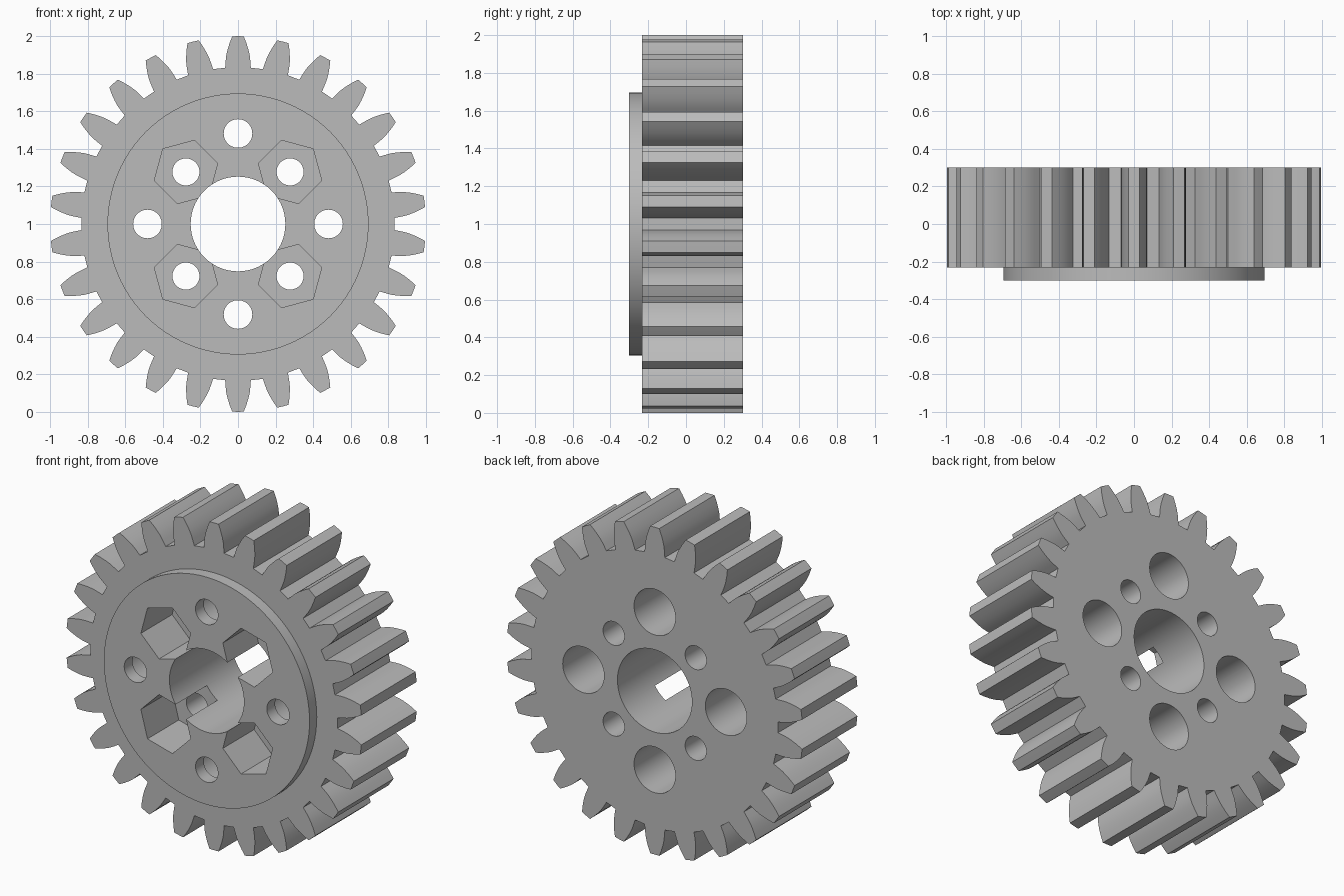
import bpy
import bmesh
from math import cos, sin, pi, radians

cube = bpy.data.objects.get("Cube")
if cube:
    bpy.data.objects.remove(cube, do_unlink=True)

TEETH = 26
FRONT, RIM_FRONT, BACK = -0.302, -0.232, 0.302

grey = bpy.data.materials.new("plain grey")
grey.use_nodes = True
grey.diffuse_color = (0.5, 0.5, 0.5, 1)
grey.node_tree.nodes["Principled BSDF"].inputs["Base Color"].default_value = (0.5, 0.5, 0.5, 1)


def ring(radius, sides=64, cx=0, cz=0, turn=0):
    """Regular outline in the x-z plane around (cx, cz)."""
    return [(cx + radius * cos(turn + 2 * pi * i / sides),
             cz + radius * sin(turn + 2 * pi * i / sides)) for i in range(sides)]


def prism(name, outline, y0, y1):
    """Extrude an x-z outline along y, about the gear axis at z = 1."""
    bm = bmesh.new()
    face = bm.faces.new([bm.verts.new((x, y0, z + 1)) for x, z in outline])
    extruded = bmesh.ops.extrude_face_region(bm, geom=[face])["geom"]
    for v in extruded:
        if isinstance(v, bmesh.types.BMVert):
            v.co.y = y1
    bmesh.ops.recalc_face_normals(bm, faces=bm.faces)
    mesh = bpy.data.meshes.new(name)
    bm.to_mesh(mesh)
    bm.free()
    mesh.materials.append(grey)
    obj = bpy.data.objects.new(name, mesh)
    bpy.context.collection.objects.link(obj)
    return obj


def combine(target, tool, operation):
    """Apply a boolean and remove its tool."""
    mod = target.modifiers.new(operation, "BOOLEAN")
    mod.operation = operation
    mod.solver = "EXACT"
    mod.object = tool
    bpy.context.view_layer.objects.active = target
    bpy.ops.object.modifier_apply(modifier=mod.name)
    bpy.data.objects.remove(tool, do_unlink=True)


def cut(outline, y0, y1):
    tool = prism("cutter", outline, y0, y1)
    tool.hide_render = True
    combine(gear, tool, "DIFFERENCE")


# Toothed rim: flank as (radius, half angle in degrees), mirrored per tooth
flank = [(0.835, 4.7), (0.873, 4.3), (0.9, 3.98), (0.929, 3.45), (0.965, 2.65), (1.0, 1.75)]
tooth = [(r, -a) for r, a in flank] + [(1.0, 0)] + [(r, a) for r, a in reversed(flank)]
outline = []
for i in range(TEETH):
    for r, a in tooth:
        angle = radians(a) + 2 * pi * i / TEETH
        outline.append((r * sin(angle), r * cos(angle)))
gear = prism("gear_wheel", outline, RIM_FRONT, BACK)

# Raised round hub on the front
combine(gear, prism("hub_disc", ring(0.695, 96), FRONT, 0), "UNION")

# Central bore
cut(ring(0.252, 96), -0.5, 0.5)

for k in range(4):
    # Straight holes with wide counterbores from the back
    a = k * pi / 2
    x, z = 0.482 * cos(a), 0.482 * sin(a)
    cut(ring(0.14, 64, x, z), FRONT + 0.08, 0.5)
    cut(ring(0.076, 48, x, z), -0.5, 0)

    # Diagonal holes with hexagonal pockets from the front
    a += pi / 4
    x, z = 0.392 * cos(a), 0.392 * sin(a)
    cut(ring(0.174, 6, x, z, a), -0.5, 0)
    cut(ring(0.072, 48, x, z), -0.2, 0.5)

# Smooth bores and flanks, crisp rims
bpy.ops.object.select_all(action="DESELECT")
gear.select_set(True)
bpy.context.view_layer.objects.active = gear
bpy.ops.object.shade_smooth_by_angle(angle=radians(25))
